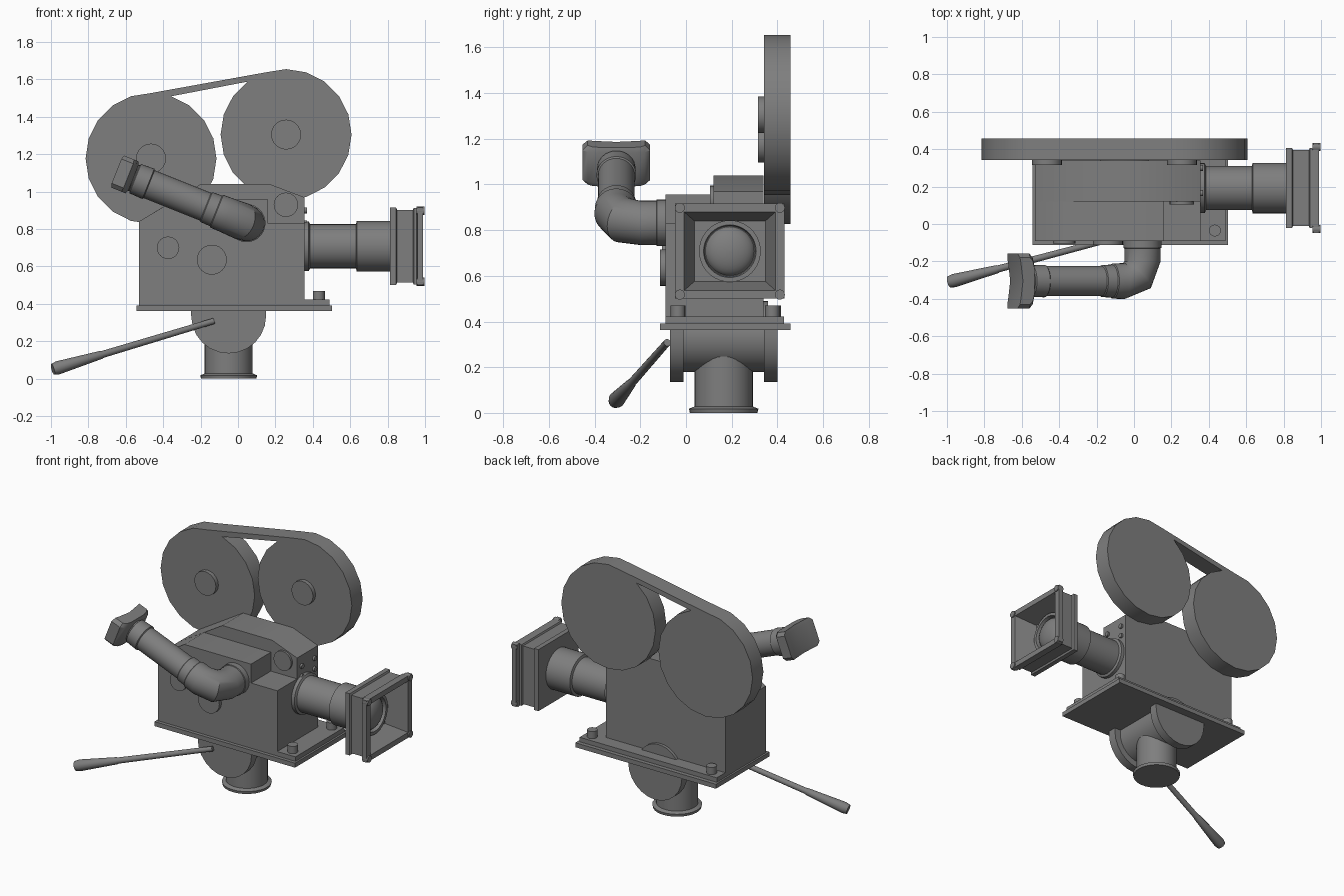
import bpy, bmesh, math
from mathutils import Vector as V

if "Cube" in bpy.data.objects:
    bpy.data.objects.remove(bpy.data.objects["Cube"])

X, Y, Z = V((1, 0, 0)), V((0, 1, 0)), V((0, 0, 1))

# Dark grey paint shared by every part
paint = bpy.data.materials.new("dark_grey_paint")
paint.diffuse_color = (.21, .21, .21, 1)
paint.use_nodes = True
paint.node_tree.nodes["Principled BSDF"].inputs["Base Color"].default_value = paint.diffuse_color


def loft(name, rings):
    """Skin a list of equal-length point rings and cap both ends."""
    bm = bmesh.new()
    vs = [[bm.verts.new(p) for p in r] for r in rings]
    n = len(vs[0])
    for a, b in zip(vs, vs[1:]):
        for i in range(n):
            j = (i + 1) % n
            bm.faces.new((a[i], a[j], b[j], b[i]))
    bm.faces.new(vs[0][::-1])
    bm.faces.new(vs[-1])
    bmesh.ops.recalc_face_normals(bm, faces=bm.faces)
    me = bpy.data.meshes.new(name)
    bm.to_mesh(me)
    bm.free()
    me.materials.append(paint)
    me.shade_smooth()
    me.set_sharp_from_angle(angle=math.radians(32))
    ob = bpy.data.objects.new(name, me)
    bpy.context.collection.objects.link(ob)
    return ob


def circle(c, side, up, r, n):
    return [c + r * (side * math.sin(2 * math.pi * i / n) + up * math.cos(2 * math.pi * i / n))
            for i in range(n)]


def lathe(name, origin, axis, profile, n=32):
    """Turned part: profile is (distance along axis, radius)."""
    axis = V(axis).normalized()
    side = axis.cross(X if abs(axis.z) > 0.9 else Z).normalized()
    up = side.cross(axis)
    return loft(name, [circle(V(origin) + axis * d, side, up, r, n) for d, r in profile])


def disc(name, origin, axis, length, r, n=32):
    return lathe(name, origin, axis, [(0, r), (length, r)], n)


def prism(name, profile, y0, y1):
    return loft(name, [[V((x, y, z)) for x, z in profile] for y in (y0, y1)])


def box(name, x0, x1, y0, y1, z0, z1):
    return prism(name, [(x0, z0), (x1, z0), (x1, z1), (x0, z1)], y0, y1)


# Camera body: front half with notch, taller rear half
prism("body_front", [(-.53, .39), (-.53, .84), (-.335, .957), (.16, .957),
                     (.16, .83), (.355, .83), (.355, .39)], -.09, .13)
prism("body_rear", [(-.53, .39), (-.53, .84), (-.2, 1.04), (.17, 1.04),
                    (.355, .97), (.355, .39)], .12, .34)
for name, x, z, r, y, d in (("small_dial", -.374, .70, .06, -.105, .03),
                            ("large_dial", -.14, .636, .08, -.113, .04),
                            ("upper_dial", .256, .93, .065, .105, .04)):
    disc(name, (x, y, z), Y, d, r, 24)
for y in (.165, .30):
    for z in (.83, .90):
        disc("face_screw", (.35, y, z), X, .018, .016, 12)

# Base plates and bolts
box("base_plate", -.542, .503, -.113, .457, .362, .392)
box("upper_plate", -.53, .49, -.09, .43, .392, .422)
for x, y in ((.432, -.035), (.432, .378), (-.46, .385)):
    disc("plate_bolt", (x, y, .42), Z, .05, .032, 16)

# Tilt head: half discs under the plate, drum, column, and hub on the body back
cx, cz, cy = -.05, .335, .165
half = [(cx + .2 * math.cos(a), cz - .2 * math.sin(a))
        for a in [i * math.pi / 12 for i in range(13)]]
for y in (-.07, .342):
    prism("tilt_disc", half + [(cx - .2, .37), (cx + .2, .37)], y, y + .058)
disc("back_hub", (cx, .33, cz), Y, .03, .145, 24)
disc("tilt_drum", (cx, -.03, cz), Y, .39, .155)
lathe("head_column", (cx, cy, 0), Z, [(0, .148), (.018, .152), (.028, .128), (.27, .128)])

# Pan handle
start, end = V((-.13, -.082, .308)), V((-.99, -.31, .05))
L = (end - start).length
lathe("pan_handle", start, end - start,
      [(0, .016), (.69 * L, .019), (.7 * L, .022), (.97 * L, .036), (L, .030)], 16)

# Film magazine: one outline around both 20-sided reels and the strap joining them
RL, RR, R = (-.465, 1.177), (.257, 1.305), .35
outline = []
for (x, z), first in ((RL, 0), (RR, -2)):
    for i in range(20):
        a = (first - i) * math.pi / 10
        outline.append((x + R * math.sin(a), z + R * math.cos(a)))
    disc("reel_hub", (x, .315, z), Y, .035, .08, 20)
prism("film_magazine", outline, .342, .457)

# Lens barrel and glass
LY, LZ = .192, .708
lathe("lens_barrel", (0, LY, LZ), X,
      [(.34, .133), (.378, .133), (.385, .118), (.63, .118), (.635, .135), (.83, .135)], 40)
lathe("lens_rim", (0, LY, LZ), X, [(.83, .135), (.885, .135), (.885, .115), (.86, .11)], 40)
lathe("lens_glass", (.85, LY, LZ), X,
      [(.055 * math.sin(a), .109 * math.cos(a)) for a in [i * math.pi / 16.2 for i in range(9)]], 40)


# Matte box with tapered recess
def rect(x, hy, hz):
    return [V((x, LY + a * hy, LZ + b * hz)) for a, b in ((-1, -1), (1, -1), (1, 1), (-1, 1))]


loft("matte_box", [rect(*p) for p in (
    (.813, .214, .207), (.845, .214, .207), (.85, .203, .195), (.935, .203, .195),
    (.94, .214, .205), (.955, .214, .205), (.96, .24, .208), (.99, .24, .208),
    (.99, .2, .172), (.85, .155, .132))])
for a in (-1, 1):
    for b in (-1, 1):
        disc("matte_box_corner", (.955, LY + a * .219, LZ + b * .19), X, .043, .022, 16)

# Viewfinder tube: two-step elbow out of the body front, then back and up
P = V((.045, -.305, .832))
U = V((-.928, 0, .371)).normalized()
N = (-Y).cross(U).normalized()
path = [(V((P.x, -.05, P.z)), .102, -Y), (V((P.x, -.128, P.z)), .102, -Y),
        (V((P.x, -.13, P.z)), .097, -Y), (V((P.x, -.2, P.z)), .097, -Y)]
corner = V((P.x, -.2, P.z)) + U * .105
for k, r in ((1, .1), (2, .096)):
    a = k * math.pi / 4
    path.append((corner - U * .105 * math.cos(a) - Y * .105 * math.sin(a), r,
                 -Y * math.cos(a) + U * math.sin(a)))
for s, r in ((.17, .094), (.175, .088), (.23, .086), (.235, .08), (.56, .08),
             (.565, .087), (.64, .084), (.645, .074), (.70, .085)):
    path.append((P + U * s, r, U))
loft("viewfinder_tube", [circle(c, t.cross(N), N, r, 32) for c, r, t in path])

# Eyecup: curved pad across the tube end, thinner towards top and bottom edges
W = U.cross(Y).normalized()
pad = [(.65, -.08), (.66, -.125), (.68, -.148), (.748, -.148), (.74, -.10), (.728, 0),
       (.74, .10), (.748, .148), (.68, .148), (.66, .125), (.65, .08)]
loft("eyecup", [[P + U * (.705 + (s - .705) * k) + Y * (y * m) + W * w for s, y in pad]
                for w, k, m in ((-.092, .85, .85), (-.07, 1, 1), (.07, 1, 1), (.092, .85, .85))])
